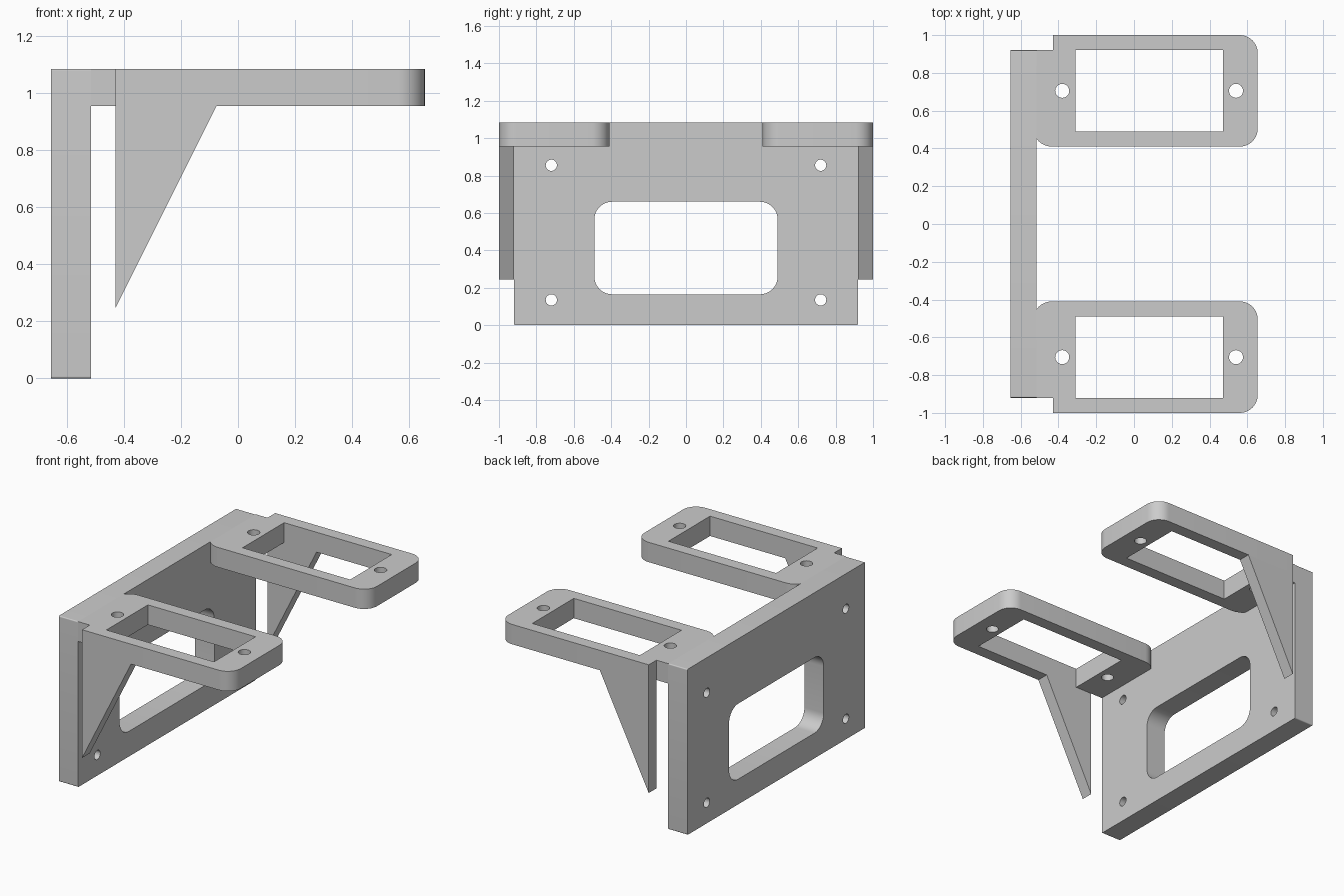
import bpy, bmesh, math
from mathutils import Vector

if "Cube" in bpy.data.objects:
    bpy.data.objects.remove(bpy.data.objects["Cube"], do_unlink=True)

grey = bpy.data.materials.new("plain grey")
grey.use_nodes = True
colour = (0.6, 0.6, 0.6, 1)
grey.diffuse_color = colour
grey.node_tree.nodes["Principled BSDF"].inputs["Base Color"].default_value = colour

PLATE_BACK, PLATE_FRONT, TOP, ARM_BASE = -0.655, -0.515, 1.085, 0.955
Q = math.pi / 2


def rounded(corners, steps=10):
    """Outline through square corners (x, y, radius)."""
    pts = []
    for i, (x, y, r) in enumerate(corners):
        p = Vector((x, y))
        if r == 0:
            pts.append(p)
            continue
        to_prev = (Vector(corners[i - 1][:2]) - p).normalized()
        to_next = (Vector(corners[(i + 1) % len(corners)][:2]) - p).normalized()
        c = p + r * (to_prev + to_next)
        for k in range(steps + 1):
            a = Q * k / steps
            pts.append(c - r * (to_next * math.cos(a) + to_prev * math.sin(a)))
    return pts


def box(x0, x1, y0, y1, r=0):
    return rounded([(x0, y0, r), (x1, y0, r), (x1, y1, r), (x0, y1, r)])


def circle(x, y, r, n=32):
    return [Vector((x + r * math.cos(math.tau * k / n), y + r * math.sin(math.tau * k / n)))
            for k in range(n)]


def extrude(name, loops, thickness, location, rotation=(0, 0, 0)):
    """Solid from an outline and its holes, centred on its own thickness."""
    curve = bpy.data.curves.new(name, "CURVE")
    curve.dimensions = "2D"
    curve.fill_mode = "BOTH"
    curve.extrude = thickness / 2
    for loop in loops:
        spline = curve.splines.new("POLY")
        spline.points.add(len(loop) - 1)
        for point, p in zip(spline.points, loop):
            point.co = (p[0], p[1], 0, 1)
        spline.use_cyclic_u = True
    obj = bpy.data.objects.new(name, curve)
    bpy.context.collection.objects.link(obj)
    obj.location, obj.rotation_euler = location, rotation
    bpy.ops.object.select_all(action="DESELECT")
    obj.select_set(True)
    bpy.context.view_layer.objects.active = obj
    bpy.ops.object.convert(target="MESH")
    obj = bpy.context.object
    bm = bmesh.new()
    bm.from_mesh(obj.data)
    bmesh.ops.remove_doubles(bm, verts=bm.verts, dist=0.0001)
    bmesh.ops.recalc_face_normals(bm, faces=bm.faces)
    bm.to_mesh(obj.data)
    bm.free()
    obj.data.materials.clear()
    obj.data.materials.append(grey)
    bpy.ops.object.shade_smooth_by_angle(angle=math.radians(30))
    return obj


# Upright mounting plate with window and four screw holes
plate = [box(-0.92, 0.92, 0, TOP, 0.007), box(-0.49, 0.49, 0.165, 0.66, 0.095)]
plate += [circle(y, z, 0.03) for y in (-0.72, 0.72) for z in (0.135, 0.855)]
extrude("mounting_plate", plate, PLATE_FRONT - PLATE_BACK,
        ((PLATE_BACK + PLATE_FRONT) / 2, 0, 0), (Q, 0, Q))

for side, s in (("left", -1), ("right", 1)):
    # Framed arm, its rounded root trimmed at the plate
    outline = rounded([(-0.535, s * 0.41, 0.1), (0.655, s * 0.41, 0.095), (0.655, s, 0.095),
                       (-0.43, s, 0), (-0.43, s * 0.92, 0), (-0.535, s * 0.92, 0)])
    outline = [Vector((max(p.x, PLATE_FRONT), p.y)) for p in outline]
    opening = box(-0.31, 0.47, s * 0.49, s * 0.92)
    holes = [circle(x, s * 0.705, 0.037) for x in (-0.38, 0.54)]
    extrude(f"{side}_arm", [outline, opening] + holes, TOP - ARM_BASE,
            (0, 0, (TOP + ARM_BASE) / 2))
    # Triangular brace below the outer rail
    extrude(f"{side}_brace", [[(-0.43, 0.245), (-0.075, ARM_BASE), (-0.43, ARM_BASE)]],
            0.08, (0, s * 0.96, 0), (Q, 0, 0))
